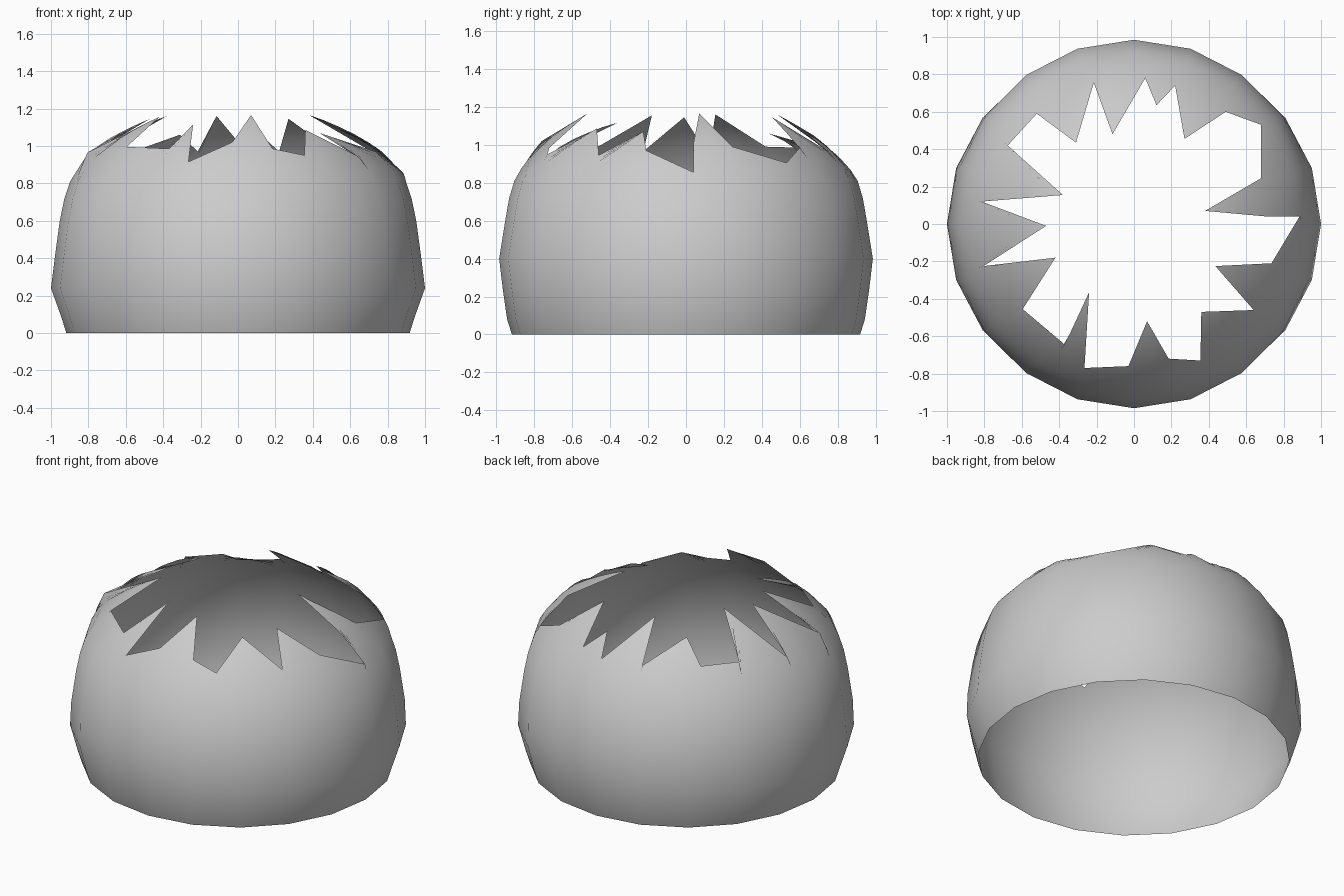
import bpy, bmesh
from math import sin, cos, pi, radians, degrees, atan2, hypot
from mathutils import Vector

if "Cube" in bpy.data.objects:
    bpy.data.objects.remove(bpy.data.objects["Cube"])

SIDES = 20
STEPS = 6
# Wall profile (x radius, y radius, height) below the break, then the dome (radius, height)
WALL = [(.918, .918, 0), (.943, .943, .08), (1.0, .966, .24), (.98, .985, .40),
        (.953, .953, .60), (.928, .932, .72), (.898, .905, .81)]
DOME = [(.905, .81), (.885, .85), (.81, .94), (.765, .985), (.70, 1.03),
        (.60, 1.08), (.50, 1.125), (.38, 1.166)]
# Jagged broken edge, counter-clockwise seen from above
RIM = [(.885, .04, .855), (.71, .04, 1.01), (.38, .07, 1.165), (.68, .245, .99),
       (.68, .53, .905), (.49, .60, .985), (.27, .455, 1.145), (.22, .74, .97),
       (.12, .635, 1.06), (.06, .78, .95), (-.115, .48, 1.16), (-.215, .755, .97),
       (-.31, .435, 1.06), (-.52, .59, .985), (-.675, .42, .99), (-.38, .155, 1.16),
       (-.815, .12, .94), (-.47, -.01, 1.145), (-.805, -.225, .965), (-.42, -.18, 1.155),
       (-.595, -.455, .995), (-.37, -.645, .985), (-.24, -.365, 1.115), (-.265, -.77, .915),
       (-.03, -.76, 1.02), (.07, -.52, 1.165), (.185, -.72, .985), (.355, -.73, .95),
       (.36, -.47, 1.085), (.64, -.46, .945), (.435, -.225, 1.07), (.735, -.21, .97)]
LEAN = {21: 238, 22: 246}    # one leaning shard starts at these angles


def dome_height(r):
    r = min(max(r, DOME[-1][0]), DOME[0][0])
    for (r0, z0), (r1, z1) in zip(DOME, DOME[1:]):
        if r >= r1:
            return z0 + (z1 - z0) * (r0 - r) / (r0 - r1)
    return DOME[-1][1]


def facet(a):
    # shrink factor that keeps points on the flat sides of the polygon
    w = 2 * pi / SIDES
    return cos(w / 2) / cos((a % w) - w / 2)


def ray_hit(a, p, q):
    # crossing of the ray at angle a with the edge p-q
    n = Vector((-sin(a), cos(a), 0))
    p, q = Vector(p), Vector(q)
    dp, dq = p.dot(n), q.dot(n)
    return p.lerp(q, dp / (dp - dq))


# Columns: one per rim corner plus one per polygon corner
corners = [(radians(LEAN.get(i, degrees(atan2(p[1], p[0])) % 360)), p) for i, p in enumerate(RIM)]
columns = list(corners)
for k in range(SIDES):
    a = 2 * pi * k / SIDES
    for i, (a0, p) in enumerate(corners):
        a1, q = corners[(i + 1) % len(corners)]
        if (a - a0) % (2 * pi) < (a1 - a0) % (2 * pi):
            columns.append((a, ray_hit(a, p, q)))
            break
columns.sort(key=lambda c: c[0])

# Shell surface, open at the bottom and the broken top
bm = bmesh.new()
grid = []
for a, rim in columns:
    f = facet(a)
    col = [bm.verts.new((rx * f * cos(a), ry * f * sin(a), z)) for rx, ry, z in WALL]
    bx, by = col[-1].co.x, col[-1].co.y
    lift = rim[2] - dome_height(hypot(rim[0], rim[1]))
    for s in range(1, STEPS + 1):
        t = s / STEPS
        x, y = bx + (rim[0] - bx) * t, by + (rim[1] - by) * t
        g = 1 - (1 - f) * (1 - t)
        z = max(dome_height(hypot(x, y) / g) + lift * t, WALL[-1][2] + .002 * s)
        col.append(bm.verts.new((x, y, z)))
    grid.append(col)
for i, c0 in enumerate(grid):
    c1 = grid[(i + 1) % len(grid)]
    for j in range(len(c0) - 1):
        bm.faces.new((c0[j], c1[j], c1[j + 1], c0[j + 1]))
me = bpy.data.meshes.new("broken_shell")
bm.to_mesh(me)
bm.free()
shell = bpy.data.objects.new("broken_shell", me)
bpy.context.collection.objects.link(shell)

# Even, rounded shading across the facets
me.shade_smooth()
centre = Vector((0, 0, .3))
me.normals_split_custom_set_from_vertices([(v.co - centre).normalized() for v in me.vertices])
